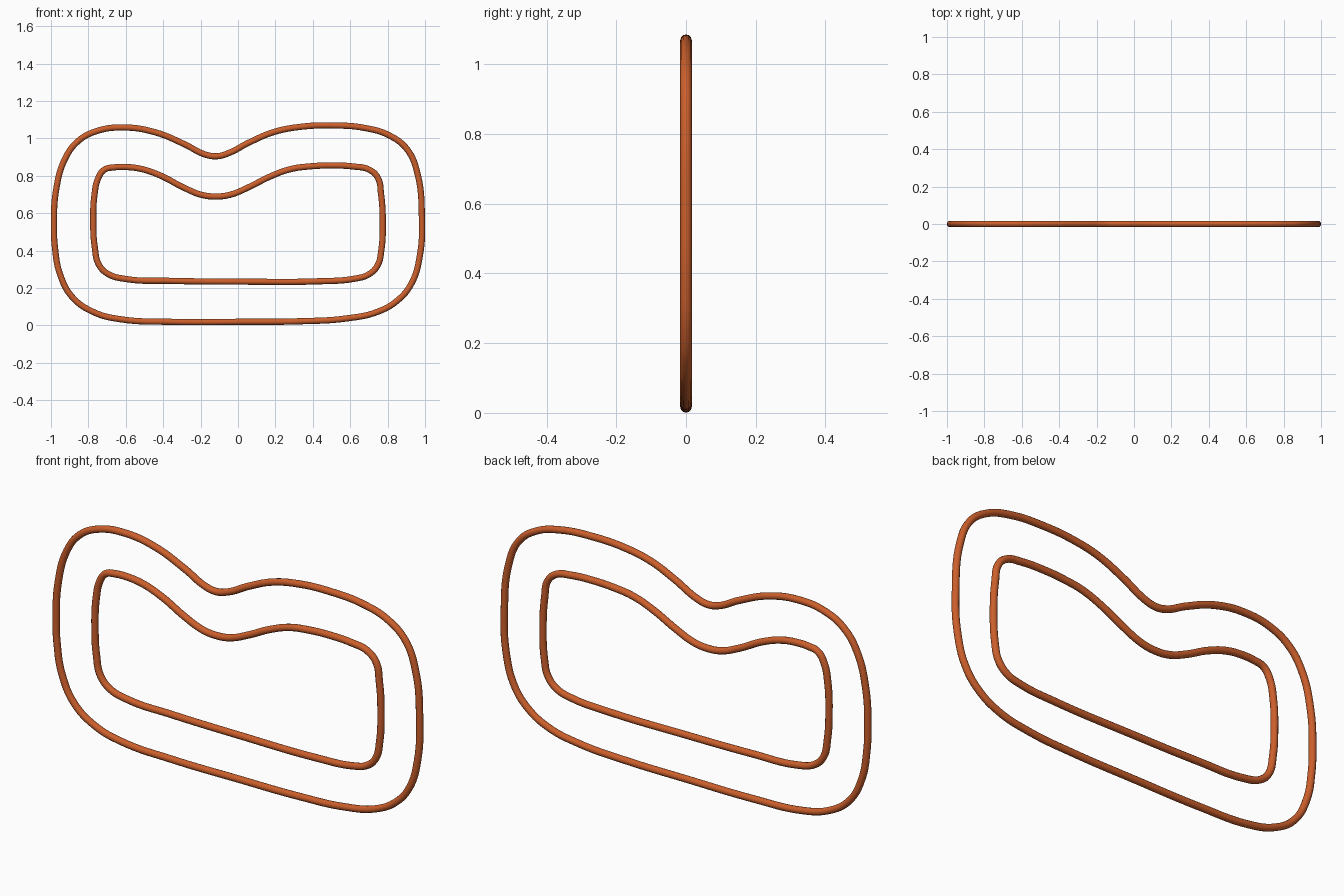
import bpy

RADIUS = 0.0165

copper = bpy.data.materials.new("copper orange")
copper.diffuse_color = (0.60, 0.115, 0.025, 1)

# Centre lines (x, z), clockwise from the left side
OUTER = [(-.984, .53), (-.973, .72), (-.925, .89), (-.855, .985), (-.755, 1.039), (-.61, 1.058),
         (-.445, 1.033), (-.285, .968), (-.18, .915), (-.118, .904), (-.055, .919), (.06, .978),
         (.19, 1.033), (.33, 1.061), (.50, 1.069), (.68, 1.055), (.81, 1.015), (.905, .94),
         (.96, .81), (.983, .58), (.972, .37), (.928, .225), (.855, .135), (.745, .072),
         (.58, .037), (.33, .022), (0, .019), (-.36, .019), (-.63, .033), (-.77, .070),
         (-.885, .150), (-.952, .275), (-.979, .42)]
INNER = [(-.774, .55), (-.767, .70), (-.748, .785), (-.715, .832), (-.66, .845), (-.61, .847),
         (-.52, .837), (-.415, .801), (-.285, .734), (-.195, .698), (-.118, .689), (-.04, .699),
         (.06, .740), (.17, .795), (.28, .835), (.385, .850), (.50, .855), (.62, .849),
         (.70, .833), (.747, .790), (.765, .70), (.774, .555), (.766, .40), (.747, .322),
         (.70, .273), (.62, .249), (.44, .236), (0, .234), (-.36, .238), (-.60, .248),
         (-.695, .275), (-.744, .325), (-.766, .42)]


def wire_loop(name, points):
    """Closed round wire through the points, standing in the xz plane."""
    curve = bpy.data.curves.new(name, 'CURVE')
    curve.dimensions = '3D'
    curve.resolution_u = 8
    curve.bevel_depth = RADIUS
    curve.bevel_resolution = 4
    spline = curve.splines.new('BEZIER')
    spline.bezier_points.add(len(points) - 1)
    for bp, (x, z) in zip(spline.bezier_points, points):
        bp.co = (x, 0, z)
        bp.handle_left_type = bp.handle_right_type = 'AUTO'
    spline.use_cyclic_u = True
    curve.materials.append(copper)
    obj = bpy.data.objects.new(name, curve)
    bpy.context.collection.objects.link(obj)
    bpy.ops.object.select_all(action='DESELECT')
    obj.select_set(True)
    bpy.context.view_layer.objects.active = obj
    bpy.ops.object.convert(target='MESH')
    bpy.ops.object.shade_smooth()


wire_loop("outer_wire_loop", OUTER)
wire_loop("inner_wire_loop", INNER)
